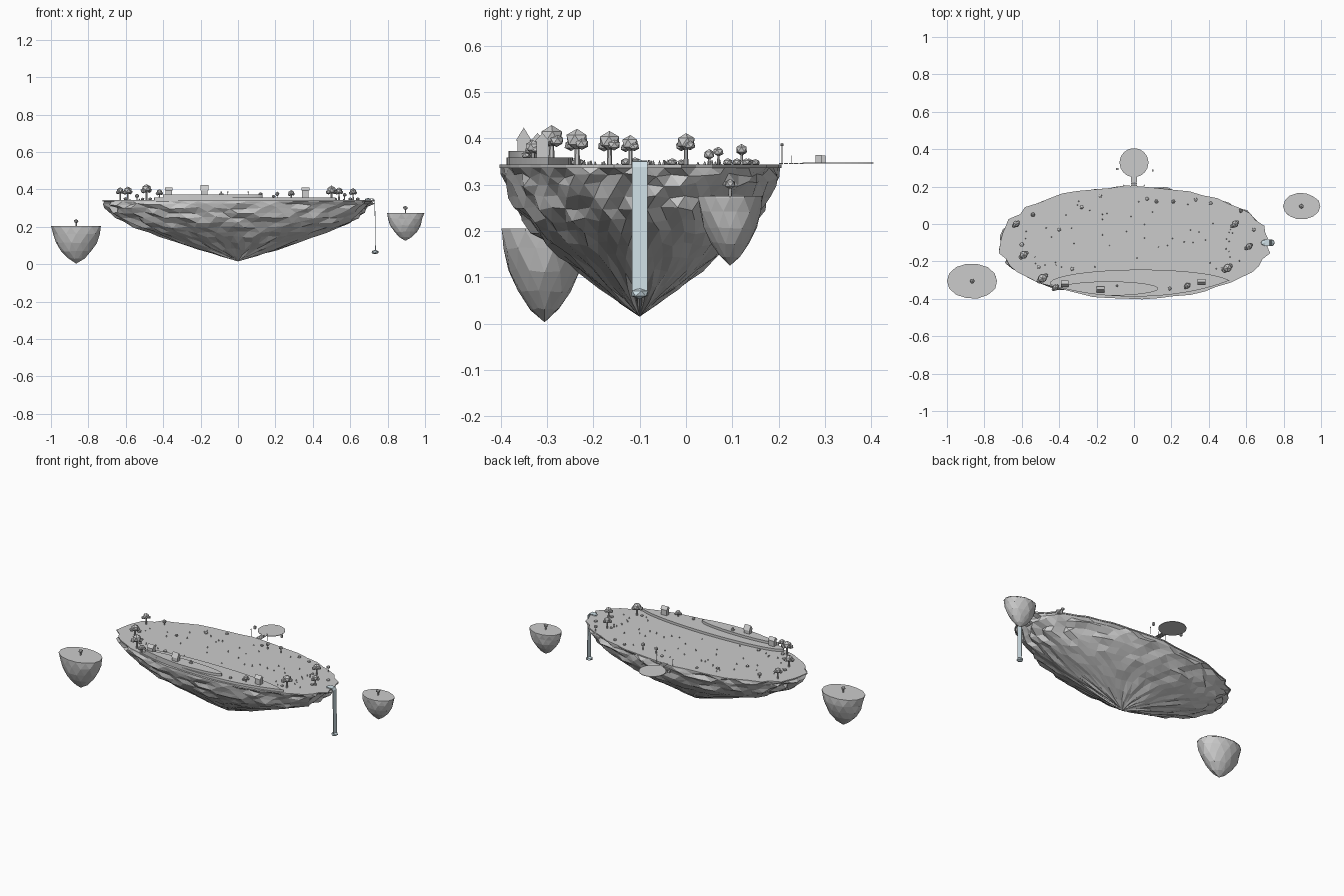
import bpy, bmesh, math, random
from mathutils import Matrix, Vector

if "Cube" in bpy.data.objects:
    bpy.data.objects.remove(bpy.data.objects["Cube"], do_unlink=True)
rng = random.Random(7)


def material(name, colour):
    m = bpy.data.materials.new(name)
    m.use_nodes = True
    m.diffuse_color = colour
    m.node_tree.nodes["Principled BSDF"].inputs["Base Color"].default_value = colour
    return m


GREY = material("soft grey", (0.6, 0.6, 0.6, 1))
WATER = material("pale water blue", (0.75, 0.89, 0.95, 1))


def finish(bm, name, mat=GREY):
    bmesh.ops.recalc_face_normals(bm, faces=bm.faces)
    me = bpy.data.meshes.new(name)
    bm.to_mesh(me)
    bm.free()
    me.materials.append(mat)
    ob = bpy.data.objects.new(name, me)
    bpy.context.scene.collection.objects.link(ob)
    return ob


def place(x, y, z, sx=1, sy=1, sz=1, turn=0):
    return (Matrix.Translation((x, y, z)) @ Matrix.Rotation(turn, 4, 'Z')
            @ Matrix.Diagonal((sx, sy, sz, 1)))


def box(bm, x, y, z0, z1, w, d):
    bmesh.ops.create_cube(bm, size=1, matrix=place(x, y, (z0 + z1) / 2, w, d, z1 - z0))


def ball(bm, x, y, z, rx, ry, rz):
    bmesh.ops.create_icosphere(bm, subdivisions=1, radius=1,
                               matrix=place(x, y, z, rx, ry, rz, rng.uniform(0, 6)))


def post(bm, x, y, z0, z1, r, top=None, sides=6):
    bmesh.ops.create_cone(bm, cap_ends=True, segments=sides, radius1=r, radius2=r if top is None else top,
                          depth=z1 - z0, matrix=place(x, y, (z0 + z1) / 2))


def disc(bm, x, y, z0, z1, rx, ry, n=48, limit=None):
    """Flat oval slab; limit keeps its rim inside the land."""
    new = bmesh.ops.create_cone(bm, cap_ends=True, segments=n, radius1=1, radius2=1, depth=z1 - z0,
                                matrix=place(x, y, (z0 + z1) / 2, rx, ry))["verts"]
    if limit:
        for v in new:
            v.co.y = max(v.co.y, limit(v.co.x))


def rock(name, centre, rx, ry, z0, z1, profile, n, rough, lip):
    """Faceted hanging rock with a thin turf lid following the same ragged rim."""
    bm = bmesh.new()
    cx, cy = centre
    rim = [1 + rng.uniform(-rough, rough) * 0.45 for _ in range(n)]
    rings = []
    for k, (r, h) in enumerate(profile):
        ring = []
        for i in range(n):
            a = math.tau * (i + 0.5 * (k % 2)) / n
            edge = k == len(profile) - 1
            s = r * (rim[i] if edge else 1 + rng.uniform(-rough, rough * 0.6))
            dz = 0 if edge else rng.uniform(-rough, rough) * 0.35 * (z1 - z0)
            ring.append(bm.verts.new((cx + rx * s * math.cos(a), cy + ry * s * math.sin(a),
                                      z0 + h * (z1 - z0) + dz)))
        rings.append(ring)
    tip = bm.verts.new((cx, cy, z0))
    for i in range(n):
        j = (i + 1) % n
        bm.faces.new((tip, rings[0][j], rings[0][i]))
        for k in range(len(rings) - 1):
            lo, hi = rings[k], rings[k + 1]
            if k % 2:
                bm.faces.new((lo[i], lo[j], hi[j]))
                bm.faces.new((lo[i], hi[j], hi[i]))
            else:
                bm.faces.new((lo[i], lo[j], hi[i]))
                bm.faces.new((lo[j], hi[j], hi[i]))
    bm.faces.new(rings[-1])
    top = [v.co.copy() for v in rings[-1]]
    finish(bm, name + "_rock")
    # turf lid
    bm = bmesh.new()
    low = [bm.verts.new((cx + (p.x - cx) * 1.01, cy + (p.y - cy) * 1.01, z1)) for p in top]
    high = [bm.verts.new(v.co + Vector((0, 0, lip))) for v in low]
    for i in range(n):
        j = (i + 1) % n
        bm.faces.new((low[i], low[j], high[j], high[i]))
    bm.faces.new(high)
    bm.faces.new(low[::-1])
    finish(bm, name + "_turf")


# Floating islands
MAIN = [(0.14, 0.1), (0.29, 0.2), (0.44, 0.31), (0.57, 0.41), (0.67, 0.49), (0.76, 0.57), (0.83, 0.65),
        (0.89, 0.73), (0.93, 0.81), (0.97, 0.89), (0.99, 0.95), (0.99, 1)]
SMALL = [(0.33, 0.14), (0.62, 0.33), (0.83, 0.56), (0.95, 0.8), (0.99, 1)]
rock("main_island", (0, -0.1), 0.725, 0.302, 0.015, 0.336, MAIN, 52, 0.05, 0.007)
rock("left_islet", (0.895, 0.095), 0.1, 0.07, 0.125, 0.271, SMALL, 14, 0.05, 0.004)
rock("right_islet", (-0.865, -0.305), 0.135, 0.095, 0.003, 0.201, SMALL, 14, 0.05, 0.004)
TOP = 0.343


def front_edge(x):
    return -0.093 - 0.295 * math.sqrt(max(0, 1 - (x / 0.72) ** 2))


# Stepped terraces along the front
bm = bmesh.new()
disc(bm, 0.035, -0.318, TOP - 0.004, 0.358, 0.485, 0.074, limit=front_edge)
finish(bm, "lower_terrace")
bm = bmesh.new()
disc(bm, -0.135, -0.345, 0.357, 0.373, 0.265, 0.038, limit=front_edge)
finish(bm, "upper_terrace")

# Trees: x, y, overall height, crown radius
trees = [(-0.63, 0, 0.07, 0.02), (-0.59, -0.165, 0.075, 0.024), (-0.49, -0.29, 0.088, 0.027),
         (-0.42, -0.34, 0.06, 0.018), (0.54, 0, 0.07, 0.021), (0.615, -0.12, 0.066, 0.02),
         (0.5, -0.235, 0.08, 0.026), (0.285, -0.33, 0.055, 0.017), (0.57, 0.07, 0.04, 0.012),
         (0.12, 0.12, 0.044, 0.013), (0.21, 0.12, 0.046, 0.013), (-0.54, 0.05, 0.035, 0.013)]
trunks, crowns = bmesh.new(), bmesh.new()
for x, y, h, r in trees:
    base = 0.356 if y < -0.3 else TOP - 0.002
    post(trunks, x, y, base, TOP + h - r, r * 0.25, r * 0.18)
    ball(crowns, x, y, TOP + h - r, r, r * 0.95, r * 0.9)
    if r > 0.015:
        ball(crowns, x - r * 0.6, y - r * 0.5, TOP + h - r * 1.45, r * 0.6, r * 0.6, r * 0.5)
        ball(crowns, x + r * 0.55, y + r * 0.4, TOP + h - r * 1.35, r * 0.6, r * 0.6, r * 0.5)
for x, y, z in ((0.895, 0.095, 0.274), (-0.865, -0.305, 0.203)):
    post(trunks, x, y, z, z + 0.025, 0.004, 0.003)
    ball(crowns, x, y, z + 0.027, 0.014, 0.013, 0.011)
finish(trunks, "tree_trunks")
finish(crowns, "tree_crowns")

# Bushes, boulders and tiny plants
bushes = [(-0.4, -0.03), (-0.28, 0.09), (-0.18, 0.15), (0.07, 0.135), (0.33, 0.13), (0.41, 0.11),
          (0.64, -0.03), (0.47, -0.24), (0.19, -0.345), (-0.33, -0.24), (-0.51, -0.23), (-0.6, -0.11),
          (-0.47, -0.275), (0.52, -0.01), (0.6, -0.13)]
bm = bmesh.new()
for x, y in bushes:
    r = rng.uniform(0.009, 0.013)
    base = 0.358 if y < -0.3 else TOP
    ball(bm, x, y, base + r * 0.5, r, r, r * 0.75)
finish(bm, "bushes")
bm = bmesh.new()
for _ in range(60):
    a, s = rng.uniform(0, math.tau), math.sqrt(rng.random()) * 0.88
    x, y = 0.7 * s * math.cos(a), -0.1 + 0.29 * s * math.sin(a)
    if y > -0.24:
        post(bm, x, y, TOP, TOP + rng.uniform(0.004, 0.011), 0.0035, 0.001, 5)
finish(bm, "small_plants")

# Houses with gabled roofs: x, y, base height, wall height, roof height
walls, roofs = bmesh.new(), bmesh.new()
for x, y, z, h, rise in ((-0.37, -0.32, 0.358, 0.035, 0.018), (-0.18, -0.35, 0.373, 0.022, 0.028),
                         (0.36, -0.31, 0.358, 0.035, 0.018)):
    box(walls, x, y, z, z + h, 0.036, 0.026)
    ends = [[roofs.verts.new((x + sx * 0.021, y + dy, z + h + dz))
             for dy, dz in ((-0.017, 0), (0.017, 0), (0, rise))] for sx in (-1, 1)]
    roofs.faces.new(ends[0])
    roofs.faces.new(ends[1])
    for i in range(3):
        j = (i + 1) % 3
        roofs.faces.new((ends[0][i], ends[0][j], ends[1][j], ends[1][i]))
finish(walls, "house_walls")
finish(roofs, "house_roofs")

# Marker stone on the upper terrace
bm = bmesh.new()
disc(bm, -0.09, -0.33, 0.372, 0.378, 0.012, 0.01, 8)
post(bm, -0.09, -0.33, 0.378, 0.392, 0.006, 0.002)
finish(bm, "marker_stone")

# Rear landing platform, its bridge, lamps and benches
bm = bmesh.new()
disc(bm, 0, 0.328, 0.345, 0.348, 0.077, 0.077, 32)
finish(bm, "landing_platform")
bm = bmesh.new()
for i in range(5):
    box(bm, 0, 0.205 + i * 0.011, 0.344, 0.347, 0.032, 0.009)
finish(bm, "bridge_planks")
bm = bmesh.new()
for sx in (-1, 1):
    post(bm, sx * 0.055, 0.207, TOP, 0.384, 0.0015)
    ball(bm, sx * 0.055, 0.207, 0.386, 0.004, 0.004, 0.004)
    post(bm, sx * 0.018, 0.227, 0.344, 0.363, 0.001)
finish(bm, "lamp_posts")
bm = bmesh.new()
box(bm, -0.09, 0.294, 0.347, 0.363, 0.012, 0.013)
box(bm, 0.1, 0.286, 0.347, 0.364, 0.01, 0.013)
finish(bm, "platform_crates")

# Spring, waterfall sheet and foam
bm = bmesh.new()
ball(bm, 0.695, -0.1, 0.347, 0.016, 0.018, 0.007)
finish(bm, "spring_pool", WATER)
bm = bmesh.new()
path = [(0.695, 0.349), (0.722, 0.347), (0.73, 0.335), (0.732, 0.2), (0.734, 0.06)]
rows = [[bm.verts.new((x + t, -0.1 + w, z + t)) for w, t in ((-0.017, 0), (0.017, 0), (0.017, 0.003), (-0.017, 0.003))]
        for x, z in path]
for a, b in zip(rows, rows[1:]):
    for i in range(4):
        j = (i + 1) % 4
        bm.faces.new((a[i], a[j], b[j], b[i]))
bm.faces.new(rows[0])
bm.faces.new(rows[-1])
finish(bm, "waterfall", WATER)
bm = bmesh.new()
ball(bm, 0.733, -0.1, 0.065, 0.021, 0.021, 0.012)
finish(bm, "waterfall_foam", WATER)
